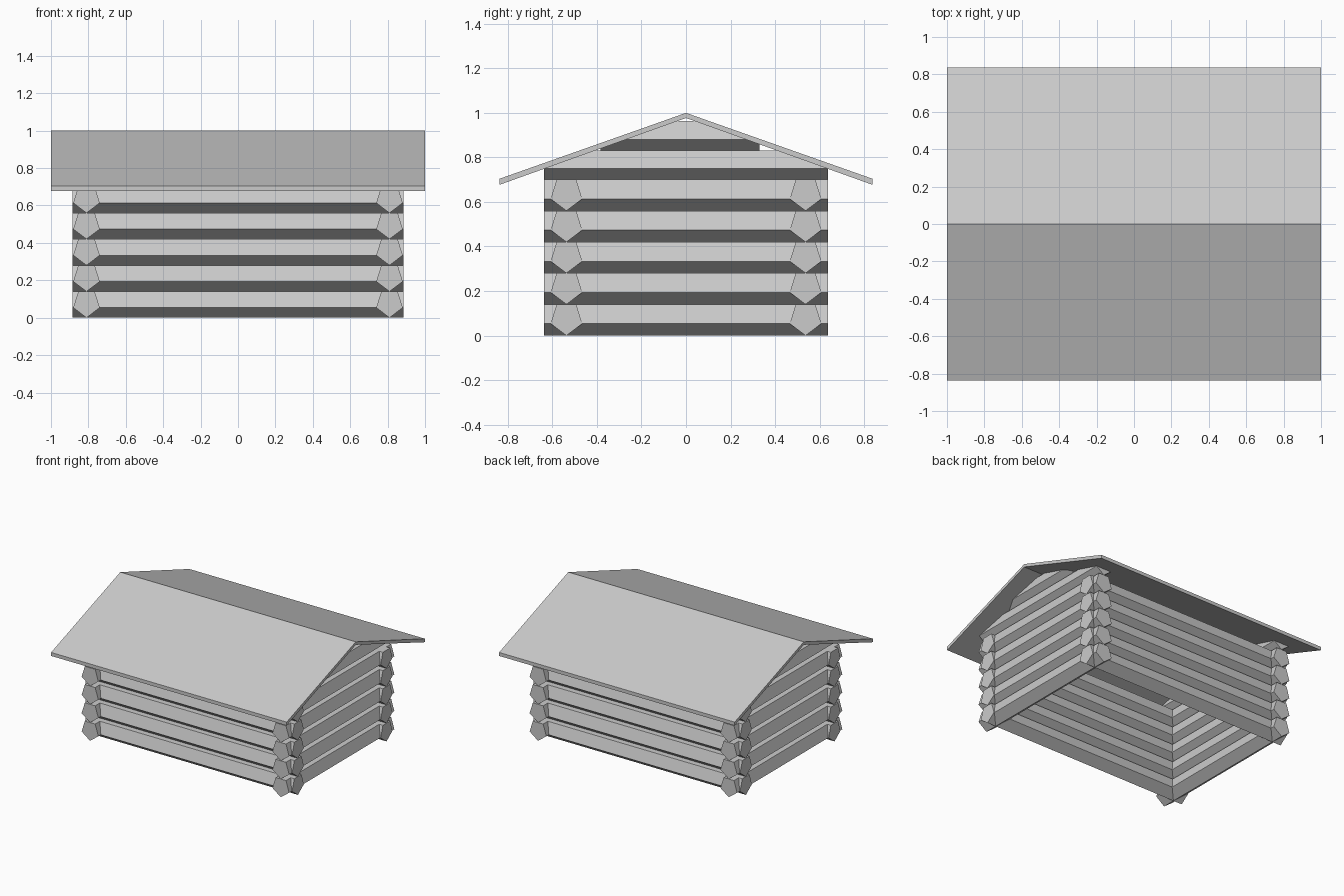
import bpy, bmesh
from mathutils import Vector

if "Cube" in bpy.data.objects:
    bpy.data.objects.remove(bpy.data.objects["Cube"])

RIDGE_Z, EAVE_Y = 1.0, 0.838
UNDER_RIDGE, UNDER_EAVE = 0.977, 0.677
ROW = 0.14
WALL_X, WALL_Y = 0.81, 0.537


def prism(bm, ring_a, ring_b):
    """Closed prism between two matching rings."""
    a = [bm.verts.new(p) for p in ring_a]
    b = [bm.verts.new(p) for p in ring_b]
    n = len(a)
    bm.faces.new(a[::-1])
    bm.faces.new(b)
    for i in range(n):
        bm.faces.new((a[i], a[(i + 1) % n], b[(i + 1) % n], b[i]))


def finish(bm, name):
    bmesh.ops.recalc_face_normals(bm, faces=bm.faces)
    me = bpy.data.meshes.new(name)
    bm.to_mesh(me)
    bm.free()
    ob = bpy.data.objects.new(name, me)
    bpy.context.collection.objects.link(ob)
    return ob


def log(name, axis, offset, z, start, end, h=ROW, trim=False):
    """Five-sided log, point down, along x or y; optionally trimmed by the roof."""
    w = 0.071 * h / ROW
    prof = [(0, 0), (w, 0.382 * h), (0.618 * w, h), (-0.618 * w, h), (-w, 0.382 * h)]

    def ring(t):
        if axis == 'x':
            return [(t, offset + u, z + v) for u, v in prof]
        return [(offset + u, t, z + v) for u, v in prof]

    bm = bmesh.new()
    prism(bm, ring(start), ring(end))
    if trim:
        for s in (-1, 1):
            normal = Vector((0, s * (UNDER_RIDGE - UNDER_EAVE), EAVE_Y))
            cut = bmesh.ops.bisect_plane(
                bm, geom=bm.verts[:] + bm.edges[:] + bm.faces[:],
                plane_co=(0, 0, UNDER_RIDGE), plane_no=normal, clear_outer=True)
            edges = [e for e in cut['geom_cut'] if isinstance(e, bmesh.types.BMEdge)]
            if edges:
                bmesh.ops.edgeloop_fill(bm, edges=edges)
    return finish(bm, name)


# Log walls
for i in range(5):
    z = i * ROW
    for s, side in ((-1, 'front'), (1, 'back')):
        log(f'{side}_wall_log', 'x', s * WALL_Y, z, -0.885, 0.885)
    for s, side in ((-1, 'left'), (1, 'right')):
        log(f'{side}_wall_log', 'y', s * WALL_X, z, -0.638, 0.638)

# Gable logs, trimmed to the roof slope
for s, side in ((-1, 'left'), (1, 'right')):
    log(f'{side}_gable_log_lower', 'y', s * WALL_X, 0.70, -0.638, 0.638, 0.13, True)
    log(f'{side}_gable_log_upper', 'y', s * WALL_X, 0.83, -0.385, 0.33, 0.133, True)

# Roof: thin folded slab, extruded along x
bm = bmesh.new()
section = [(-EAVE_Y, 0.704), (0, RIDGE_Z), (EAVE_Y, 0.704),
           (EAVE_Y, UNDER_EAVE), (0, UNDER_RIDGE), (-EAVE_Y, UNDER_EAVE)]
prism(bm, [(-1, y, z) for y, z in section], [(1, y, z) for y, z in section])
finish(bm, 'roof')
